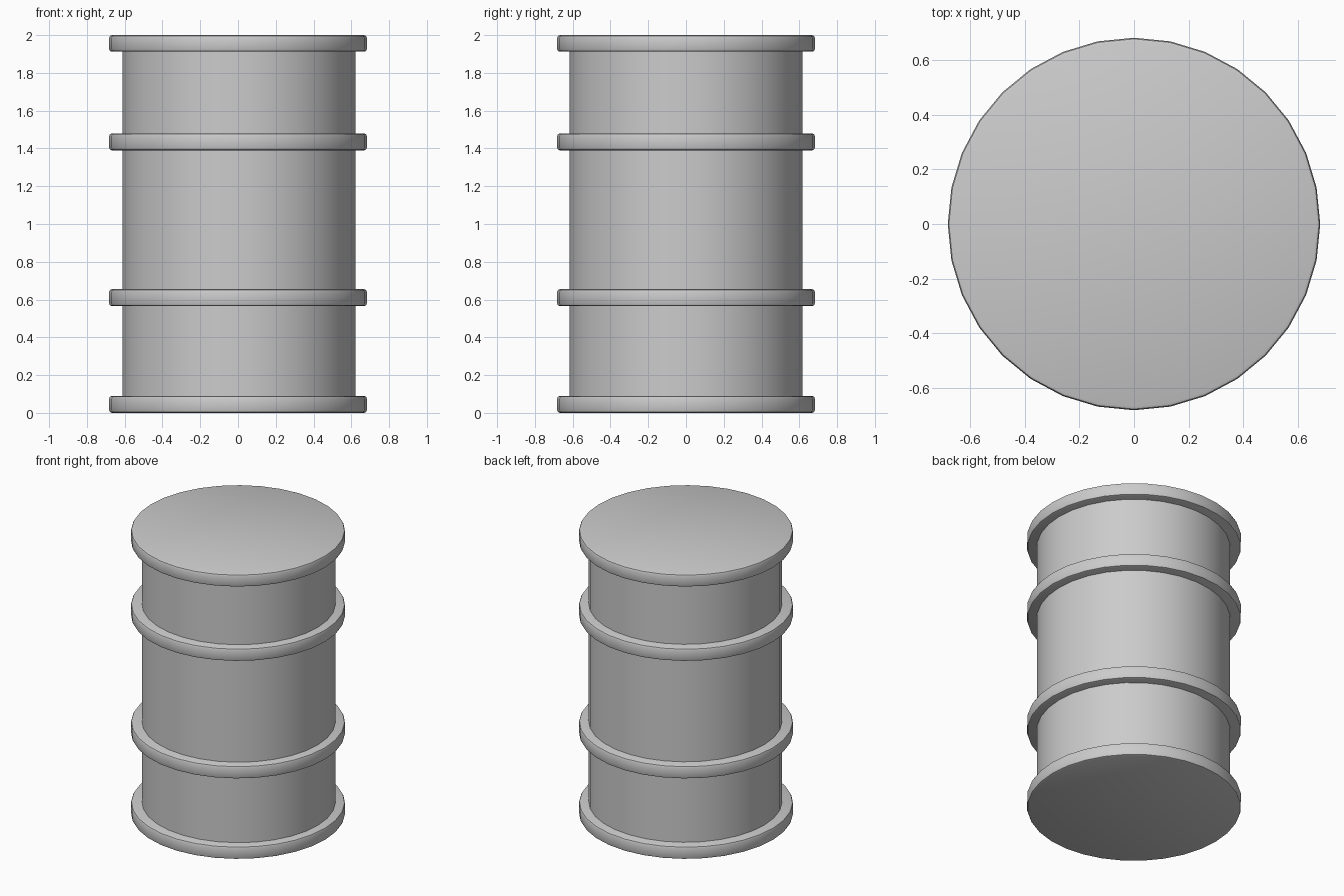
import bpy
from math import radians

if "Cube" in bpy.data.objects:
    bpy.data.objects.remove(bpy.data.objects["Cube"])

SIDES = 32


def cylinder(name, radius, z0, z1, x=0.0):
    bpy.ops.mesh.primitive_cylinder_add(
        vertices=SIDES, radius=radius, depth=z1 - z0,
        location=(x, 0, (z0 + z1) / 2), rotation=(0, 0, radians(90)))
    obj = bpy.context.object
    obj.name = name
    return obj


def smooth(obj):
    bpy.context.view_layer.objects.active = obj
    bpy.ops.object.shade_smooth_by_angle(angle=radians(40))


# Drum wall
smooth(cylinder("drum_body", 0.616, 0.03, 1.97, x=0.005))

# Rims and reinforcing hoops: discs with softened edges
for name, z0, z1 in (("bottom_rim", 0.0, 0.09),
                     ("lower_hoop", 0.565, 0.655),
                     ("upper_hoop", 1.39, 1.48),
                     ("top_rim", 1.912, 2.0)):
    ring = cylinder(name, 0.682, z0, z1)
    bevel = ring.modifiers.new("edge_softening", 'BEVEL')
    bevel.width = 0.014
    bevel.segments = 2
    bevel.limit_method = 'ANGLE'
    bevel.angle_limit = radians(60)
    bpy.ops.object.modifier_apply(modifier=bevel.name)
    smooth(ring)
